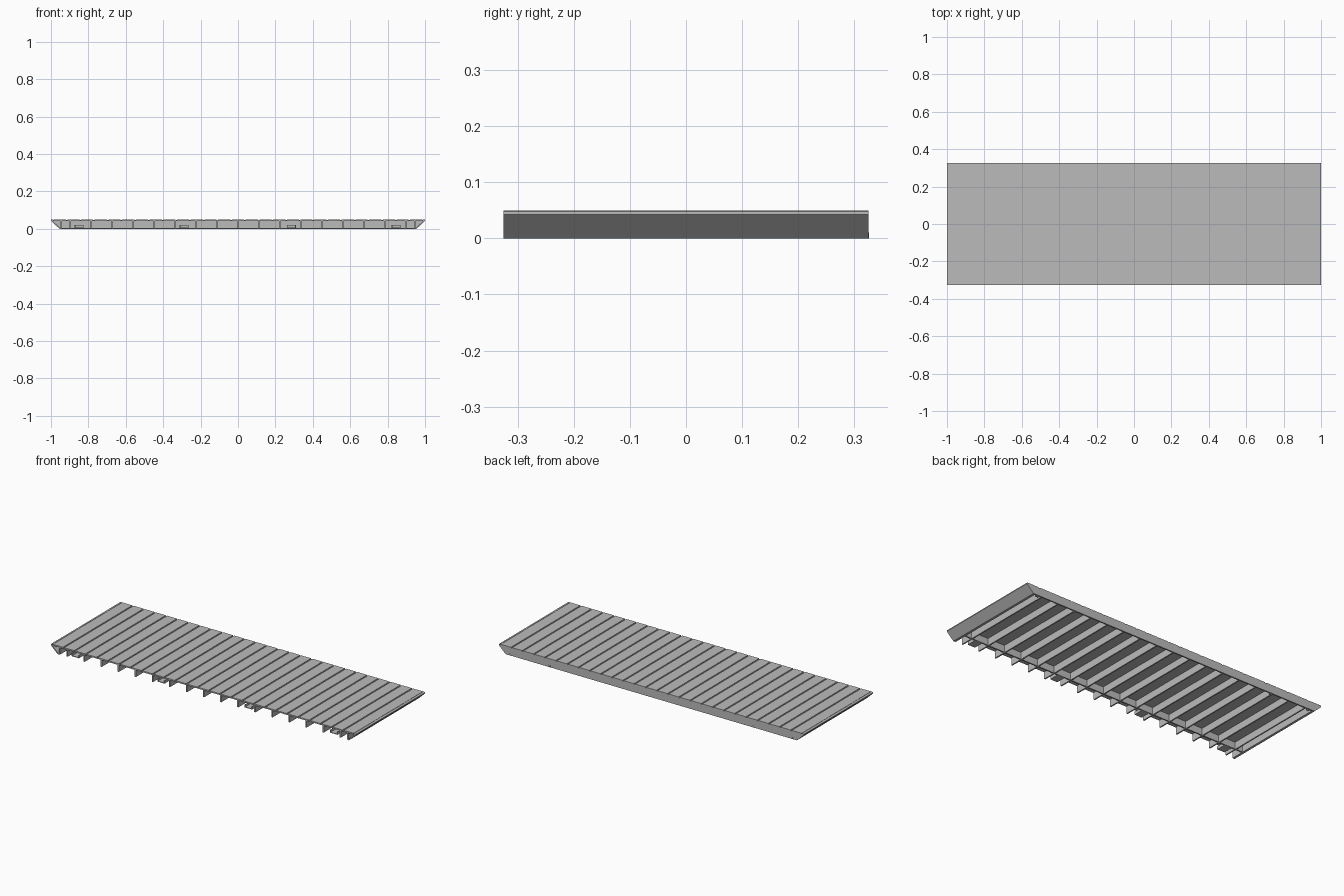
import bpy
import bmesh

if "Cube" in bpy.data.objects:
    bpy.data.objects.remove(bpy.data.objects["Cube"], do_unlink=True)

grey = bpy.data.materials.new("plain_grey")
grey.use_nodes = True
colour = (0.5, 0.5, 0.5, 1)
grey.diffuse_color = colour
grey.node_tree.nodes["Principled BSDF"].inputs["Base Color"].default_value = colour

FRONT, BACK = -0.325, 0.325
TOP, DECK, UNDER = 0.05, 0.046, 0.042
PITCH, FOOT = 0.112, 0.955


def finish(name, bm):
    bmesh.ops.recalc_face_normals(bm, faces=bm.faces)
    mesh = bpy.data.meshes.new(name)
    bm.to_mesh(mesh)
    bm.free()
    mesh.materials.append(grey)
    obj = bpy.data.objects.new(name, mesh)
    bpy.context.collection.objects.link(obj)
    return obj


def box(name, x, y, z):
    """Box spanning the given ranges."""
    bm = bmesh.new()
    bmesh.ops.create_cube(bm, size=1)
    for v in bm.verts:
        for axis, (low, high) in enumerate((x, y, z)):
            v.co[axis] = low if v.co[axis] < 0 else high
    return finish(name, bm)


def extrude(name, outline, y0, y1):
    """Outline in x and z, carried along y."""
    bm = bmesh.new()
    face = bm.faces.new([bm.verts.new((x, y0, z)) for x, z in outline])
    grown = bmesh.ops.extrude_face_region(bm, geom=[face])["geom"]
    for v in grown:
        if isinstance(v, bmesh.types.BMVert):
            v.co.y = y1
    return finish(name, bm)


# Deck sheet with raised slats running front to back
box("deck_sheet", (-0.99, 0.99), (FRONT, BACK), (UNDER, DECK))
slats = 27
step = 1.98 / slats
for i in range(slats):
    x = -0.99 + i * step
    box(f"slat_{i + 1}", (x + 0.004, x + step - 0.004), (FRONT, BACK), (DECK, TOP))

# Joists, evenly spaced, with an extra one close to each end
centres = [i * PITCH for i in range(-8, 9)] + [-0.945, 0.945]
for i, x in enumerate(centres):
    box(f"joist_{i + 1}", (x - 0.004, x + 0.004), (FRONT + 0.003, 0.315), (0, UNDER))

# Cross beam set back from the open front
box("front_beam", (-0.95, 0.95), (-0.252, -0.244), (0.002, UNDER))

# Slanted end panels with a small lip
for side, label in ((-1, "right"), (1, "left")):
    panel = [(1, UNDER), (FOOT, 0), (FOOT - 0.009, 0), (0.991, UNDER)]
    extrude(f"{label}_end_panel", [(side * x, z) for x, z in panel], FRONT, 0.317)
    lip = [(1, UNDER), (1, TOP - 0.002), (0.995, TOP), (0.988, TOP), (0.988, UNDER)]
    extrude(f"{label}_end_lip", [(side * x, z) for x, z in lip], FRONT, BACK)

# Back fascia closes the rear and follows the end slants
fascia = [(-1, UNDER), (-FOOT, 0), (FOOT, 0), (1, UNDER), (1, DECK), (-1, DECK)]
extrude("back_fascia", fascia, 0.317, BACK)

# Connector brackets under the front edge
for i, x in enumerate((-0.85, -0.288, 0.285, 0.845)):
    box(f"bracket_base_{i + 1}", (x - 0.024, x + 0.024), (-0.31, -0.244), (0.004, 0.008))
    box(f"bracket_top_{i + 1}", (x - 0.024, x + 0.024), (-0.28, -0.244), (0.017, 0.021))
    for s in (-1, 1):
        box(f"bracket_cheek_{i + 1}", (x + s * 0.022 - 0.002, x + s * 0.022 + 0.002),
            (-0.31, -0.244), (0.004, 0.021))

# Small clips behind the lower edge of the fascia
for i, x in enumerate((-0.92, -0.67, 0.67, 0.92)):
    box(f"fascia_clip_{i + 1}", (x - 0.008, x + 0.008), (0.305, 0.326), (0, 0.01))
